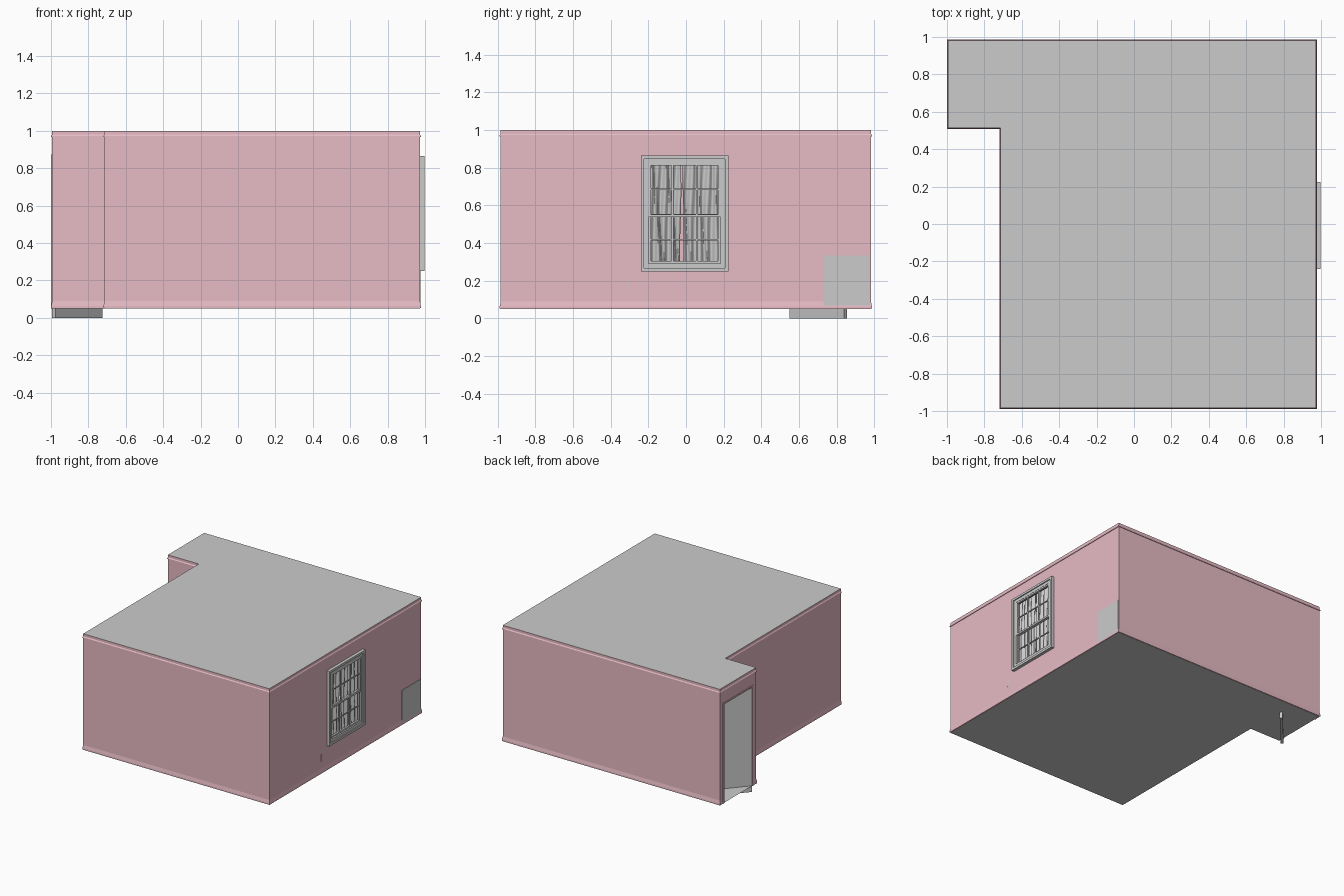
import bpy, bmesh, math
from mathutils import Vector, Matrix

if "Cube" in bpy.data.objects:
    bpy.data.objects.remove(bpy.data.objects["Cube"])

X0, XM, X1 = -0.994, -0.714, 0.973      # alcove end, main left wall, right wall
Y0, YA, Y1 = -0.984, 0.512, 0.982       # front wall, alcove side, back wall
ZF, ZC = 0.05, 1.0                      # floor and ceiling
DOOR = (0.565, 0.93, ZF, 0.86)          # door opening on the alcove end
WIN = (-0.20, 0.185, 0.29, 0.825)       # window opening on the right wall

pink = bpy.data.materials.new("pink_paint")
pink.diffuse_color = (0.8, 0.5, 0.56, 1)
pink.use_nodes = True
pink.node_tree.nodes["Principled BSDF"].inputs["Base Color"].default_value = pink.diffuse_color
white = bpy.data.materials.new("white_trim")
white.diffuse_color = (0.82, 0.83, 0.80, 1)
white.use_nodes = True
white.node_tree.nodes["Principled BSDF"].inputs["Base Color"].default_value = white.diffuse_color


def finish(name, bm, mat=None, normals=True):
    if normals:
        bmesh.ops.recalc_face_normals(bm, faces=bm.faces)
    me = bpy.data.meshes.new(name)
    bm.to_mesh(me)
    bm.free()
    ob = bpy.data.objects.new(name, me)
    bpy.context.collection.objects.link(ob)
    if mat:
        me.materials.append(mat)
    return ob


def boxes(name, items, mat=None):
    bm = bmesh.new()
    for x0, x1, y0, y1, z0, z1 in items:
        m = Matrix.Translation(((x0 + x1) / 2, (y0 + y1) / 2, (z0 + z1) / 2))
        m = m @ Matrix.Diagonal((x1 - x0, y1 - y0, z1 - z0, 1))
        bmesh.ops.create_cube(bm, size=1, matrix=m)
    return finish(name, bm, mat)


def frame(x0, x1, y0, y1, z0, z1, w):
    """Four bars around a rectangle that faces x."""
    return [(x0, x1, y0, y0 + w, z0, z1), (x0, x1, y1 - w, y1, z0, z1),
            (x0, x1, y0 + w, y1 - w, z0, z0 + w), (x0, x1, y0 + w, y1 - w, z1 - w, z1)]


def wall(name, a, b, hole=None):
    """Thin wall from a to b, with an optional opening given in y and z."""
    bm = bmesh.new()
    if hole:
        h0, h1, z0, z1 = hole
        ts = sorted(((h - a[1]) / (b[1] - a[1]) for h in (h0, h1)))
        cells = [(0, ts[0], ZF, ZC), (ts[1], 1, ZF, ZC), (*ts, z1, ZC)]
        if z0 > ZF:
            cells.append((*ts, ZF, z0))
    else:
        cells = [(0, 1, ZF, ZC)]
    pa, pb = Vector(a), Vector(b)
    for t0, t1, z0, z1 in cells:
        p, q = pa.lerp(pb, t0), pa.lerp(pb, t1)
        bm.faces.new([bm.verts.new((*c, z)) for c, z in ((p, z0), (q, z0), (q, z1), (p, z1))])
    return finish(name, bm, pink, False)


def sweep(name, path, profile, closed, mat):
    """Mitred moulding: profile is (distance outwards, z)."""
    bm, n, rings = bmesh.new(), len(path), []
    pts = [Vector(p) for p in path]

    def normal(i):
        d = (pts[(i + 1) % n] - pts[i % n]).normalized()
        return Vector((d.y, -d.x))
    for i, p in enumerate(pts):
        n0 = normal(i - 1) if closed or i > 0 else normal(i)
        n1 = normal(i) if closed or i < n - 1 else n0
        off = n0 if n0.dot(n1) > 0.9 else n0 + n1
        rings.append([bm.verts.new((*(p + off * o), z)) for o, z in profile])
    k = len(profile)
    for i in range(n if closed else n - 1):
        r, s = rings[i], rings[(i + 1) % n]
        for j in range(k):
            bm.faces.new((r[j], s[j], s[(j + 1) % k], r[(j + 1) % k]))
    if not closed:
        bm.faces.new(rings[0])
        bm.faces.new(rings[-1])
    return finish(name, bm, mat)


# room shell
outline = [(X0, YA), (XM, YA), (XM, Y0), (X1, Y0), (X1, Y1), (X0, Y1)]
names = ["alcove_side_wall", "left_wall", "front_wall", "right_wall", "back_wall", "door_wall"]
holes = {"right_wall": WIN, "door_wall": DOOR}
for i, nm in enumerate(names):
    wall(nm, outline[i], outline[(i + 1) % 6], holes.get(nm))
for nm, z in (("floor", ZF), ("ceiling", ZC)):
    bm = bmesh.new()
    f = bm.faces.new([bm.verts.new((x, y, z)) for x, y in outline])
    if nm == "floor":
        f.normal_flip()
    finish(nm, bm, None, False)

# mouldings that just break through the thin walls
sweep("crown_moulding", outline,
      [(0.005, 0.967), (0.005, 0.973), (-0.012, 0.998), (-0.03, 0.998), (-0.012, 0.967)], True, pink)
base_path = [(X0, DOOR[0] - 0.02)] + outline + [(X0, DOOR[1] + 0.02)]
sweep("baseboard", base_path,
      [(0.005, 0.052), (0.005, 0.064), (-0.004, 0.11), (-0.01, 0.10), (-0.01, 0.052)], False, pink)

# doorway and open door
dy0, dy1, _, dz = DOOR
boxes("door_casing", [(X0 - 0.005, X0 + 0.012, dy0 - 0.018, dy0, ZF, dz + 0.012),
                      (X0 - 0.005, X0 + 0.012, dy1, dy1 + 0.018, ZF, dz + 0.012),
                      (X0 - 0.005, X0 + 0.012, dy0, dy1, dz, dz + 0.012)], pink)
L = 0.385
place = Matrix.Translation((-0.985, 0.556, 0)) @ Matrix.Rotation(math.radians(49), 4, 'Z')
boxes("door", [(0, L, -0.011, 0.011, 0.0, 0.855)]).matrix_world = place
bm = bmesh.new()
for s in (-1, 1):
    bmesh.ops.create_uvsphere(bm, u_segments=12, v_segments=8, radius=0.014,
                              matrix=Matrix.Translation((L - 0.03, s * 0.027, 0.42)))
finish("door_knobs", bm).matrix_world = place

# window: casing, two sashes, glazing bars
cas = frame(0.955, 0.990, -0.24, 0.225, 0.25, 0.865, 0.042)
cas += frame(0.985, 0.998, -0.24, 0.225, 0.25, 0.865, 0.018)
boxes("window_casing", cas, white)
y0, y1, z0, z1 = WIN
zm = 0.547
sash = frame(0.962, 0.978, y0, y1, z0, zm + 0.008, 0.014)
sash += frame(0.972, 0.988, y0, y1, zm - 0.008, z1, 0.014)
boxes("window_sashes", sash, white)
bars = []
for xa, a, b in ((0.966, z0, zm), (0.976, zm, z1)):
    bars.append((xa, xa + 0.008, y0, y1, (a + b) / 2 - 0.004, (a + b) / 2 + 0.004))
    for k in (1, 2):
        y = y0 + (y1 - y0) * k / 3
        bars.append((xa, xa + 0.008, y - 0.004, y + 0.004, a, b))
boxes("window_bars", bars, white)

# pleated curtains with a rod
for nm, ya, yb, ph in (("curtain_left", -0.235, -0.029, 0.0), ("curtain_right", -0.016, 0.22, 1.3)):
    bm, nu, nv, grid = bmesh.new(), 56, 8, []
    for j in range(nv + 1):
        v = j / nv
        row = []
        for i in range(nu + 1):
            u = i / nu
            x = 0.934 + (0.008 + 0.004 * (1 - v)) * math.sin(u * 34 + ph + 0.7 * math.sin(v * 4))
            y = ya + (yb - ya) * u + 0.004 * math.sin(u * 17 + v * 5)
            row.append(bm.verts.new((x, y, 0.28 + 0.585 * v)))
        grid.append(row)
    for j in range(nv):
        for i in range(nu):
            f = bm.faces.new((grid[j][i], grid[j][i + 1], grid[j + 1][i + 1], grid[j + 1][i]))
            f.smooth = True
    finish(nm, bm)
bm = bmesh.new()
bmesh.ops.create_cone(bm, cap_ends=True, segments=12, radius1=0.007, radius2=0.007, depth=0.52,
                      matrix=Matrix.Translation((0.934, -0.008, 0.868)) @ Matrix.Rotation(math.pi / 2, 4, 'X'))
finish("curtain_rod", bm)

# cabinet in the back corner, its rear just through the wall
boxes("corner_cabinet", [(0.74, X1 + 0.004, 0.73, 0.976, ZF + 0.003, 0.333)])
# small wall fitting
boxes("wall_outlet", [(X1 - 0.008, X1 + 0.003, -0.313, -0.305, 0.15, 0.205)])
